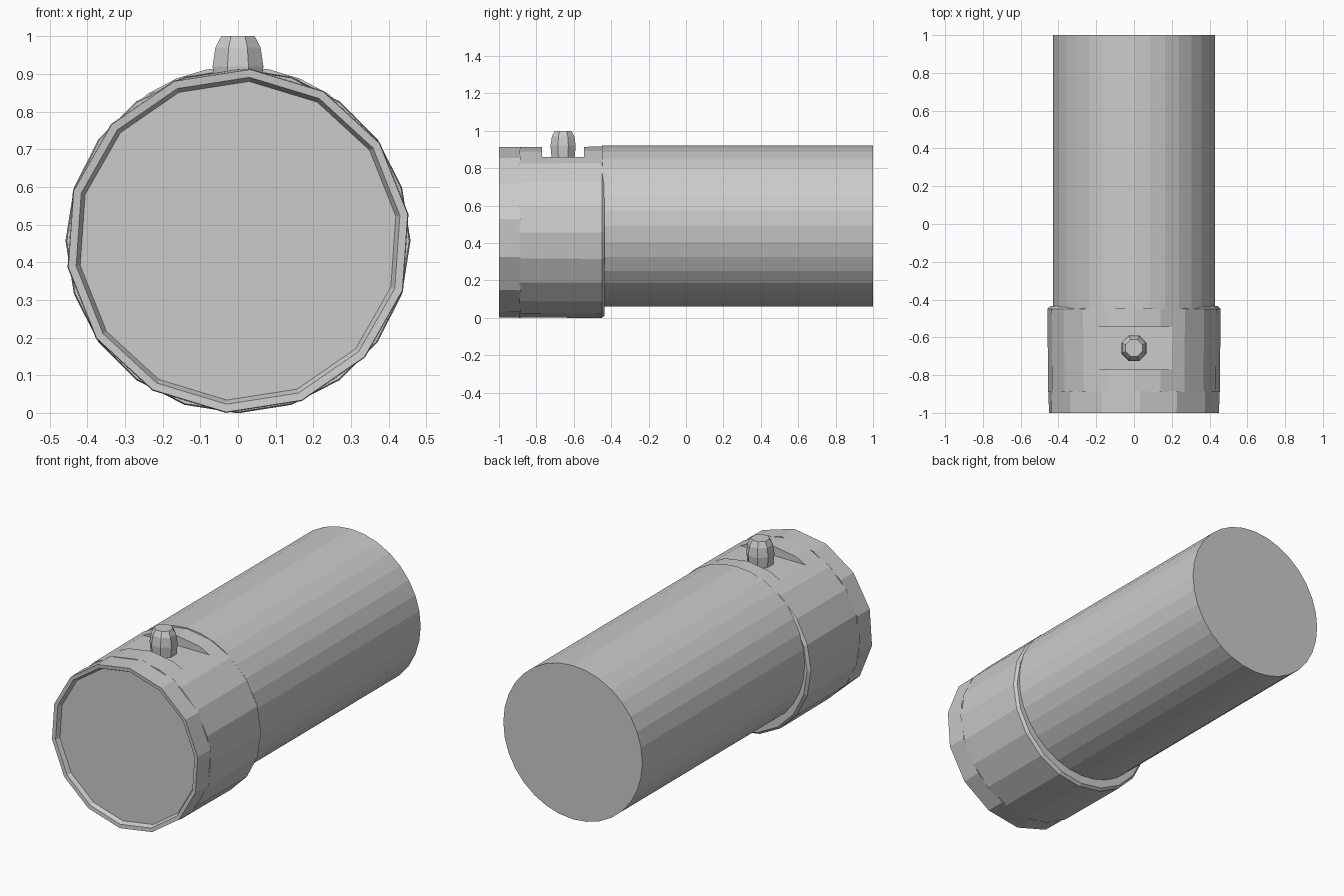
import bpy, bmesh, math
from mathutils import Matrix, Vector

if "Cube" in bpy.data.objects:
    bpy.data.objects.remove(bpy.data.objects["Cube"])


def lathe(name, profile, sides, matrix, turn=0.0):
    """Revolve (radius, height) points around local z, cap both ends."""
    bm = bmesh.new()
    rings = []
    for r, h in profile:
        rings.append([bm.verts.new((r * math.cos(turn + 2 * math.pi * i / sides),
                                    r * math.sin(turn + 2 * math.pi * i / sides), h))
                      for i in range(sides)])
    for a, b in zip(rings, rings[1:]):
        for i in range(sides):
            j = (i + 1) % sides
            bm.faces.new((a[i], a[j], b[j], b[i]))
    bm.faces.new(rings[0])
    bm.faces.new(rings[-1])
    bmesh.ops.recalc_face_normals(bm, faces=bm.faces)
    bm.transform(matrix)
    mesh = bpy.data.meshes.new(name)
    bm.to_mesh(mesh)
    bm.free()
    obj = bpy.data.objects.new(name, mesh)
    bpy.context.collection.objects.link(obj)
    return obj


def along_y(z):
    """Local z becomes world +y, with the axis raised to height z."""
    return Matrix.Translation((0, 0, z)) @ Matrix.Rotation(-math.pi / 2, 4, 'X')


# long barrel, its axis slightly above that of the head
lathe("barrel", [(0.43, -0.45), (0.43, 1.0)], 32, along_y(0.49))

# wide collar with a softened back edge
collar = lathe("collar", [(0.455, -0.89), (0.458, -0.45), (0.445, -0.435)],
               20, along_y(0.457), math.pi / 2)

# flat switch recess cut across the top of the collar
bpy.ops.mesh.primitive_cube_add(size=1, location=(0, -0.657, 0.96))
cutter = bpy.context.object
cutter.name = "recess_cutter"
cutter.scale = (0.8, 0.225, 0.2)
cutter.hide_render = True
cutter.hide_set(True)
cut = collar.modifiers.new("recess", 'BOOLEAN')
cut.operation = 'DIFFERENCE'
cut.solver = 'EXACT'
cut.object = cutter

# front bezel with a sloping lip and sunken lens
lathe("bezel", [(0.458, -0.885), (0.456, -1.0), (0.435, -0.998), (0.424, -0.975)],
      14, along_y(0.457), math.pi / 2 + 0.07)

# push button, a faceted knob
lathe("switch_button", [(0.066, 0.85), (0.073, 0.92), (0.065, 0.97), (0.048, 1.0)],
      8, Matrix.Translation(Vector((0, -0.657, 0))), math.pi / 8)
